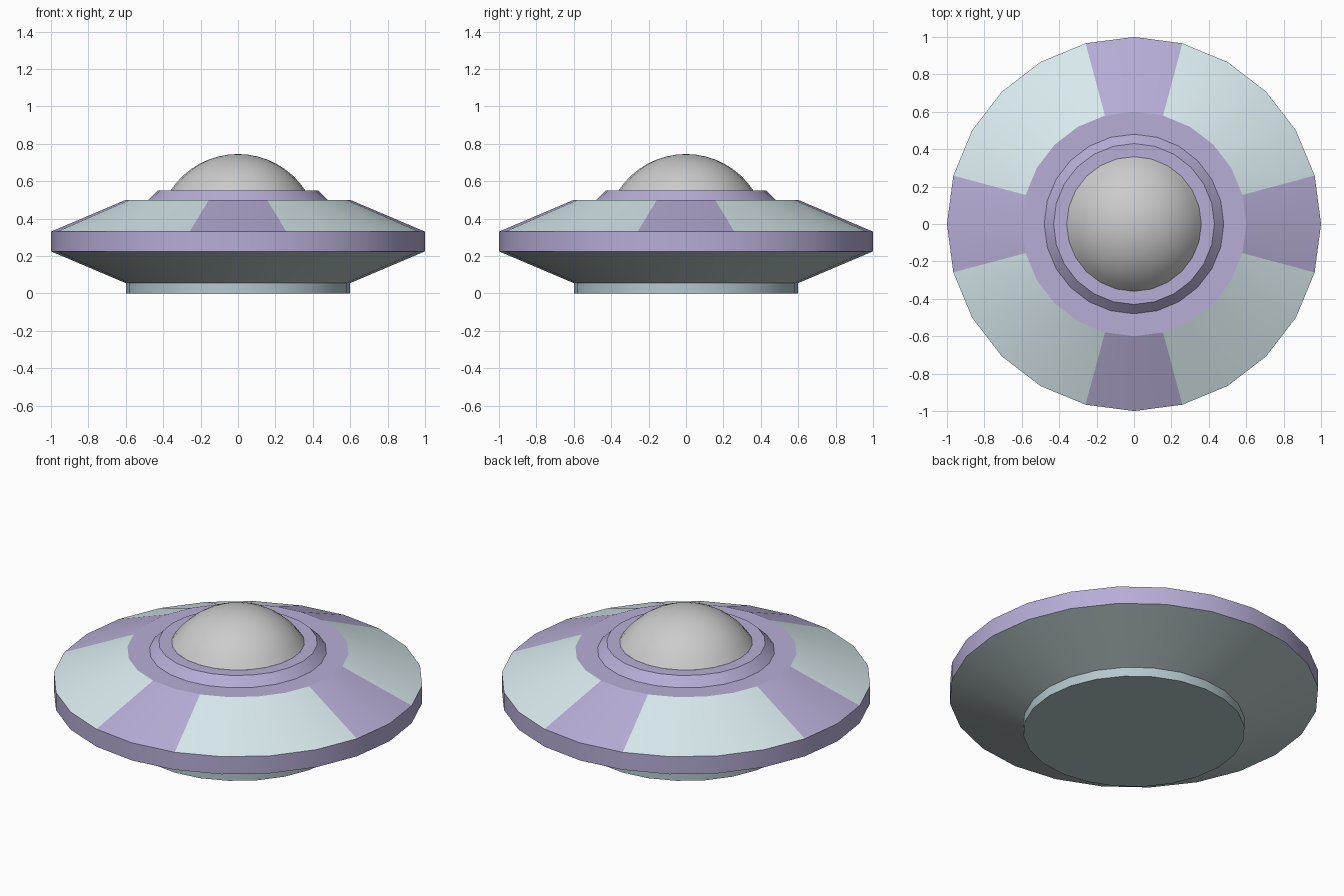
import bpy, bmesh, math

if "Cube" in bpy.data.objects:
    bpy.data.objects.remove(bpy.data.objects["Cube"])

SIDES = 24


def material(name, rgb):
    m = bpy.data.materials.new(name)
    m.diffuse_color = (*rgb, 1)
    m.use_nodes = True
    m.node_tree.nodes["Principled BSDF"].inputs["Base Color"].default_value = m.diffuse_color
    return m


TEAL = material("pale_teal", (0.69, 0.82, 0.85))
PURPLE = material("purple", (0.47, 0.42, 0.67))
UNDER = material("grey_teal", (0.50, 0.59, 0.60))
BASE = material("dark_teal", (0.46, 0.58, 0.61))


def lathe(name, profile, mats=(), pick=None):
    """Revolve (radius, z) points, listed bottom to top; pick(band, side) gives the material slot."""
    bm = bmesh.new()
    rings = []
    for r, z in profile:
        if r == 0:
            rings.append([bm.verts.new((0, 0, z))] * SIDES)
        else:
            rings.append([bm.verts.new((r * math.cos(2 * math.pi * i / SIDES),
                                        r * math.sin(2 * math.pi * i / SIDES), z))
                          for i in range(SIDES)])
    for band, (lo, hi) in enumerate(zip(rings, rings[1:])):
        for i in range(SIDES):
            j = (i + 1) % SIDES
            corners = list(dict.fromkeys((lo[i], lo[j], hi[j], hi[i])))
            face = bm.faces.new(corners)
            face.material_index = pick(band, i) if pick else 0
    mesh = bpy.data.meshes.new(name)
    bm.to_mesh(mesh)
    bm.free()
    for m in mats:
        mesh.materials.append(m)
    ob = bpy.data.objects.new(name, mesh)
    bpy.context.collection.objects.link(ob)
    bpy.ops.object.select_all(action='DESELECT')
    ob.select_set(True)
    bpy.context.view_layer.objects.active = ob
    bpy.ops.object.shade_smooth_by_angle(angle=math.radians(20))
    return ob


# base disc under the hull
lathe("base", [(0, 0), (0.6, 0), (0.6, 0.055)], [BASE])


# saucer hull: underside, rim, striped upper slope, flat deck
def hull_slot(band, side):
    if band == 0:
        return 2
    if band == 2:
        return 1 if side % 6 in (0, 5) else 0    # stripe two facets wide on each axis
    return 1


lathe("hull", [(0.6, 0.055), (1, 0.225), (1, 0.33), (0.6, 0.5), (0.48, 0.5)],
      [TEAL, PURPLE, UNDER], hull_slot)

# collar around the dome
lathe("dome_collar", [(0.48, 0.5), (0.43, 0.55), (0.36, 0.55)], [PURPLE])

# dome: cap of a sphere
R, CZ, STEPS = 0.43, 0.315, 8
start = math.acos(0.36 / R)
cap = []
for k in range(STEPS + 1):
    a = start + (math.pi / 2 - start) * k / STEPS
    cap.append((R * math.cos(a) if k < STEPS else 0, CZ + R * math.sin(a)))
lathe("dome", cap)
